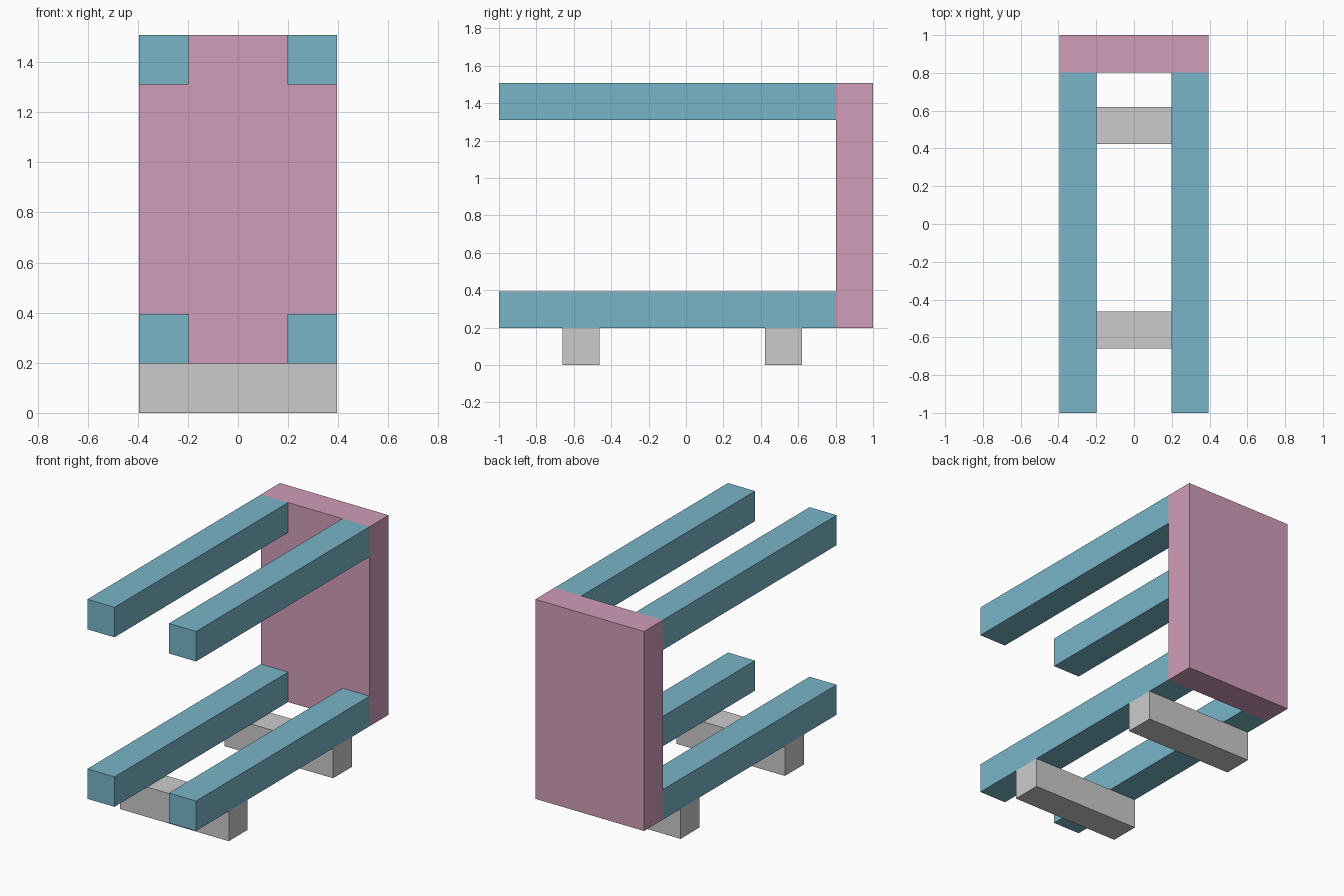
import bpy

if "Cube" in bpy.data.objects:
    bpy.data.objects.remove(bpy.data.objects["Cube"])

T = 0.197            # thickness shared by all bars and the panel
W = 0.395            # half width
TOP = 1.508          # overall height


def material(name, rgb):
    m = bpy.data.materials.new(name)
    m.diffuse_color = (*rgb, 1)
    m.use_nodes = True
    m.node_tree.nodes["Principled BSDF"].inputs["Base Color"].default_value = m.diffuse_color
    return m


def box(name, x, y, z, mat=None):
    """Box from (min, max) ranges on each axis."""
    bpy.ops.mesh.primitive_cube_add(size=1, location=[sum(r) / 2 for r in (x, y, z)])
    ob = bpy.context.object
    ob.name = name
    ob.scale = [r[1] - r[0] for r in (x, y, z)]
    bpy.ops.object.transform_apply(location=False, rotation=False, scale=True)
    if mat:
        ob.data.materials.append(mat)
    return ob


blue = material("blue", (0.19, 0.46, 0.58))
pink = material("pink", (0.64, 0.34, 0.49))

# Upright back panel
box("back_panel", (-W, W), (1 - T, 1), (T, TOP), pink)

# Four long rails running forward from the panel corners
for level, z in (("lower", T), ("upper", TOP - T)):
    for side, x in (("left", -W), ("right", W - T)):
        box(f"{level}_rail_{side}", (x, x + T), (-1, 1 - T), (z, z + T), blue)

# Two cross feet under the lower rails
for name, y in (("front_foot", -0.66), ("rear_foot", 0.423)):
    box(name, (-W, W), (y, y + T), (0, T))
